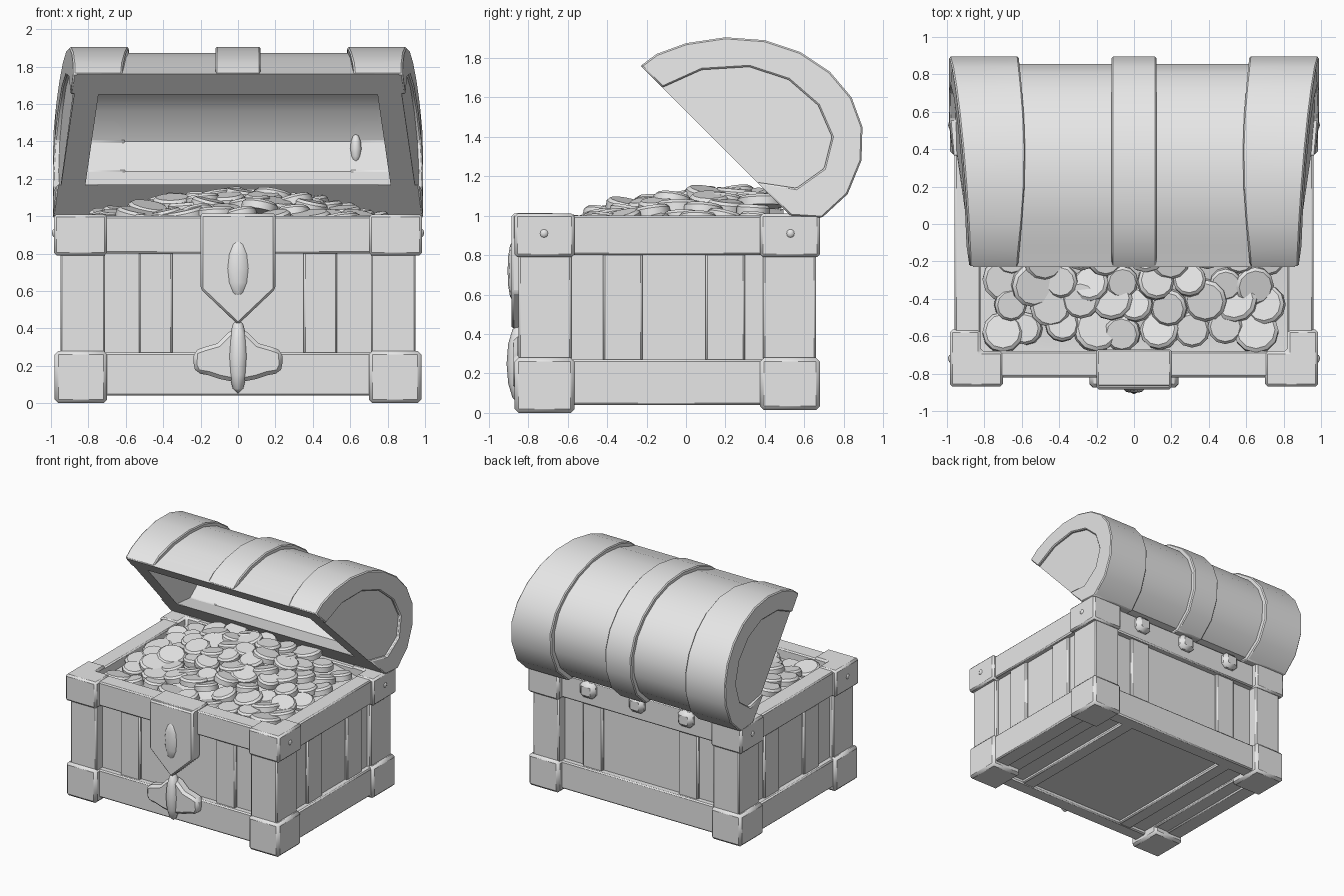
import bpy, bmesh, math, random
from mathutils import Matrix, Vector

if "Cube" in bpy.data.objects:
    bpy.data.objects.remove(bpy.data.objects["Cube"], do_unlink=True)

grey = bpy.data.materials.new("plain_grey")
grey.use_nodes = True
GREY = (0.8, 0.8, 0.8, 1)
grey.diffuse_color = GREY
grey.node_tree.nodes["Principled BSDF"].inputs["Base Color"].default_value = GREY

CY = -0.095  # middle of the box from front to back


def finish(name, bm, bevel=0.0, angle=35):
    bmesh.ops.recalc_face_normals(bm, faces=bm.faces)
    mesh = bpy.data.meshes.new(name)
    bm.to_mesh(mesh)
    bm.free()
    mesh.materials.append(grey)
    ob = bpy.data.objects.new(name, mesh)
    bpy.context.collection.objects.link(ob)
    if bevel:
        mod = ob.modifiers.new("soft_edges", "BEVEL")
        mod.width = bevel
        mod.limit_method = "ANGLE"
    bpy.ops.object.select_all(action="DESELECT")
    ob.select_set(True)
    bpy.context.view_layer.objects.active = ob
    bpy.ops.object.shade_smooth_by_angle(angle=math.radians(angle))
    return ob


def loft(name, points, low, high, bevel=0.0):
    """Solid between two copies of an outline; low and high place its points."""
    bm = bmesh.new()
    a = [bm.verts.new(low(*p)) for p in points]
    b = [bm.verts.new(high(*p)) for p in points]
    bm.faces.new(a)
    bm.faces.new(b)
    n = len(points)
    for i in range(n):
        j = (i + 1) % n
        bm.faces.new((a[i], a[j], b[j], b[i]))
    return finish(name, bm, bevel)


def box(name, x, y, z, bevel=0.01):
    outline = [(x[0], y[0]), (x[1], y[0]), (x[1], y[1]), (x[0], y[1])]
    return loft(name, outline, lambda u, v: (u, v, z[0]), lambda u, v: (u, v, z[1]), bevel)


def flip_y(y):
    return 2 * CY - y


def spindle(name, centre, size):
    bm = bmesh.new()
    bmesh.ops.create_uvsphere(bm, u_segments=8, v_segments=6, radius=1)
    bmesh.ops.transform(bm, verts=bm.verts,
                        matrix=Matrix.Translation(centre) @ Matrix.Diagonal((*size, 1)))
    return finish(name, bm, angle=50)


# Box floor with cross beams
box("floor", (-0.9, 0.9), (-0.76, 0.58), (0.07, 0.12))
for s in (-1, 1):
    box("floor_beam", (s * 0.5 - 0.06, s * 0.5 + 0.06), (-0.8, 0.6), (0.045, 0.08))
    box("floor_edge", (s * 0.8 - 0.1, s * 0.8 + 0.1), (-0.8, 0.6), (0.05, 0.08))

# Front and back walls, planks and rails
for side, word in ((0, "front"), (1, "back")):
    def span(a, b):
        return (flip_y(b), flip_y(a)) if side else (a, b)
    box(word + "_wall", (-0.9, 0.9), span(-0.77, -0.68), (0.1, 0.95))
    box(word + "_bottom_rail", (-0.9, 0.9), span(-0.82, -0.7), (0.04, 0.27))
    box(word + "_top_rail", (-0.9, 0.9), span(-0.82, -0.68), (0.8, 1.0))
    for s in (-1, 1):
        box(word + "_plank", (s * 0.44 - 0.09, s * 0.44 + 0.09),
            span(-0.795, -0.72), (0.25, 0.82))

# Side walls, planks and rails
for s in (-1, 1):
    def across(a, b):
        return (a, b) if s > 0 else (-b, -a)
    box("side_wall", across(0.82, 0.915), (-0.75, 0.56), (0.1, 0.95))
    box("side_bottom_rail", across(0.82, 0.96), (-0.7, 0.5), (0.04, 0.27))
    box("side_top_rail", across(0.82, 0.96), (-0.7, 0.5), (0.8, 1.0))
    for y in (-0.32, 0.2):
        box("side_plank", across(0.84, 0.935), (y - 0.1, y + 0.1), (0.25, 0.82))

# Corner posts with caps and feet
cap = [(0.70, -0.87), (0.985, -0.87), (0.985, -0.565),
       (0.82, -0.565), (0.82, -0.68), (0.70, -0.68)]
for s in (-1, 1):
    for back in (False, True):
        corner = [(s * x, flip_y(y) if back else y) for x, y in cap]
        xs = sorted((s * 0.71, s * 0.95))
        ys = sorted(flip_y(y) if back else y for y in (-0.85, -0.58))
        box("corner_post", xs, ys, (0.2, 0.85))
        loft("corner_cap", corner, lambda x, y: (x, y, 0.79),
             lambda x, y: (x, y, 1.01), 0.015)
        xs = sorted((s * 0.70, s * 0.98))
        ys = sorted(flip_y(y) if back else y for y in (-0.87, -0.565))
        box("corner_foot", xs, ys, (0.0 if not back else 0.015, 0.28), 0.02)
        spindle("corner_stud", (s * 0.975, -0.72 if not back else 0.53, 0.91),
                (0.02, 0.025, 0.025))

# Lock flap, folded over the front rim, with a pointed lower end
flap = [(-0.2, 1.01), (0.2, 1.01), (0.2, 0.61), (0, 0.42), (-0.2, 0.61)]
loft("lock_flap", flap, lambda x, z: (x, -0.885, z), lambda x, z: (x, -0.78, z), 0.012)
box("lock_flap_top", (-0.2, 0.2), (-0.87, -0.67), (0.96, 1.015))
spindle("lock_diamond", (0, -0.88, 0.72), (0.06, 0.025, 0.15))

# Winged clasp below the flap
half = [(0.1, 0.13), (0.16, 0.15), (0.22, 0.16), (0.24, 0.2), (0.235, 0.28),
        (0.18, 0.3), (0.11, 0.32), (0.05, 0.38)]
wings = [(0, 0.11)] + half + [(0, 0.4)] + [(-x, z) for x, z in reversed(half)]
loft("clasp_wings", wings, lambda x, z: (x, -0.875, z), lambda x, z: (x, -0.78, z), 0.02)
spindle("clasp_spindle", (0, -0.85, 0.25), (0.055, 0.06, 0.2))

# Lid outlines, as (y, z)
arc = [(-0.23, 1.76), (-0.15, 1.82), (0.0, 1.875), (0.2, 1.905), (0.4, 1.89),
       (0.58, 1.83), (0.73, 1.73), (0.84, 1.6), (0.895, 1.45), (0.89, 1.28),
       (0.82, 1.11), (0.69, 0.99), (0.53, 1.0)]
inner = [(-0.12, 1.65), (0.08, 1.74), (0.32, 1.755), (0.52, 1.69), (0.67, 1.56),
         (0.74, 1.4), (0.7, 1.24), (0.56, 1.14), (0.36, 1.17)]


def shrink(points, k):
    mid = Vector((0.3, 1.42))
    inside = [tuple(mid + (Vector(p) - mid) * k) for p in points[1:-1]]
    return [points[0]] + inside + [points[-1]]


def lid_end(y, z):
    """Half width of the lid, wider toward the hinge."""
    return 0.88 + 0.11 * min(1, max(0, (y - z + 1.98) / 1.45))


barrel = shrink(arc, 0.935) + inner[::-1]
hoop = arc + inner[::-1]
loft("lid_barrel", barrel, lambda y, z: (-0.75, y, z), lambda y, z: (0.75, y, z))
band = arc + shrink(arc, 0.9)[-2:0:-1]
loft("lid_middle_band", band, lambda y, z: (-0.12, y, z), lambda y, z: (0.12, y, z), 0.008)
for s in (-1, 1):
    loft("lid_end_band", hoop,
         lambda y, z: (s * (0.62 - 0.04 * math.sin(max(0, y + 0.2) * 2.8)), y, z),
         lambda y, z: (s * lid_end(y, z), y, z), 0.008)
    loft("lid_end_panel", shrink(arc, 0.97),
         lambda y, z: (s * (lid_end(y, z) - 0.15), y, z),
         lambda y, z: (s * (lid_end(y, z) - 0.02), y, z))
spindle("lid_inner_stud", (0.63, 0.73, 1.36), (0.03, 0.03, 0.08))

# Hinges on the back rim
for x in (-0.45, 0, 0.45):
    box("hinge", (x - 0.07, x + 0.07), (0.58, 0.68), (0.87, 1.0), 0.03)


# Heap of coins
def heap(x, y):
    return 0.93 + 0.15 * max(0, 1 - (x / 0.8) ** 2) * max(0, 1 - ((y - 0.15) / 0.7) ** 2)


bm = bmesh.new()
bmesh.ops.create_grid(bm, x_segments=16, y_segments=12, size=1)
for v in bm.verts:
    x, y = v.co.x * 0.83, v.co.y * 0.59 + CY
    v.co = (x, y, heap(x, y) - 0.01)
finish("coin_heap_base", bm)

random.seed(7)
bm = bmesh.new()
for row in range(8):
    for col in range(9):
        x = -0.68 + col * 0.17 + (row % 2 - 0.5) * 0.08 + random.uniform(-0.03, 0.03)
        y = -0.56 + row * 0.13 + random.uniform(-0.03, 0.03)
        r = random.uniform(0.085, 0.12)
        x = max(-0.81 + r, min(0.81 - r, x))
        tilt = Matrix.Rotation(random.uniform(-0.25, 0.25), 4, "X") @ \
            Matrix.Rotation(random.uniform(-0.25, 0.25), 4, "Y")
        place = Matrix.Translation((x, y, heap(x, y) + random.uniform(0, 0.03))) @ tilt
        for h, r1, r2, z in ((0.04, r, r, 0), (0.015, r, r * 0.85, 0.0275)):
            bmesh.ops.create_cone(bm, cap_ends=True, segments=12, radius1=r1, radius2=r2,
                                  depth=h, matrix=place @ Matrix.Translation((0, 0, z)))
finish("coins", bm)
